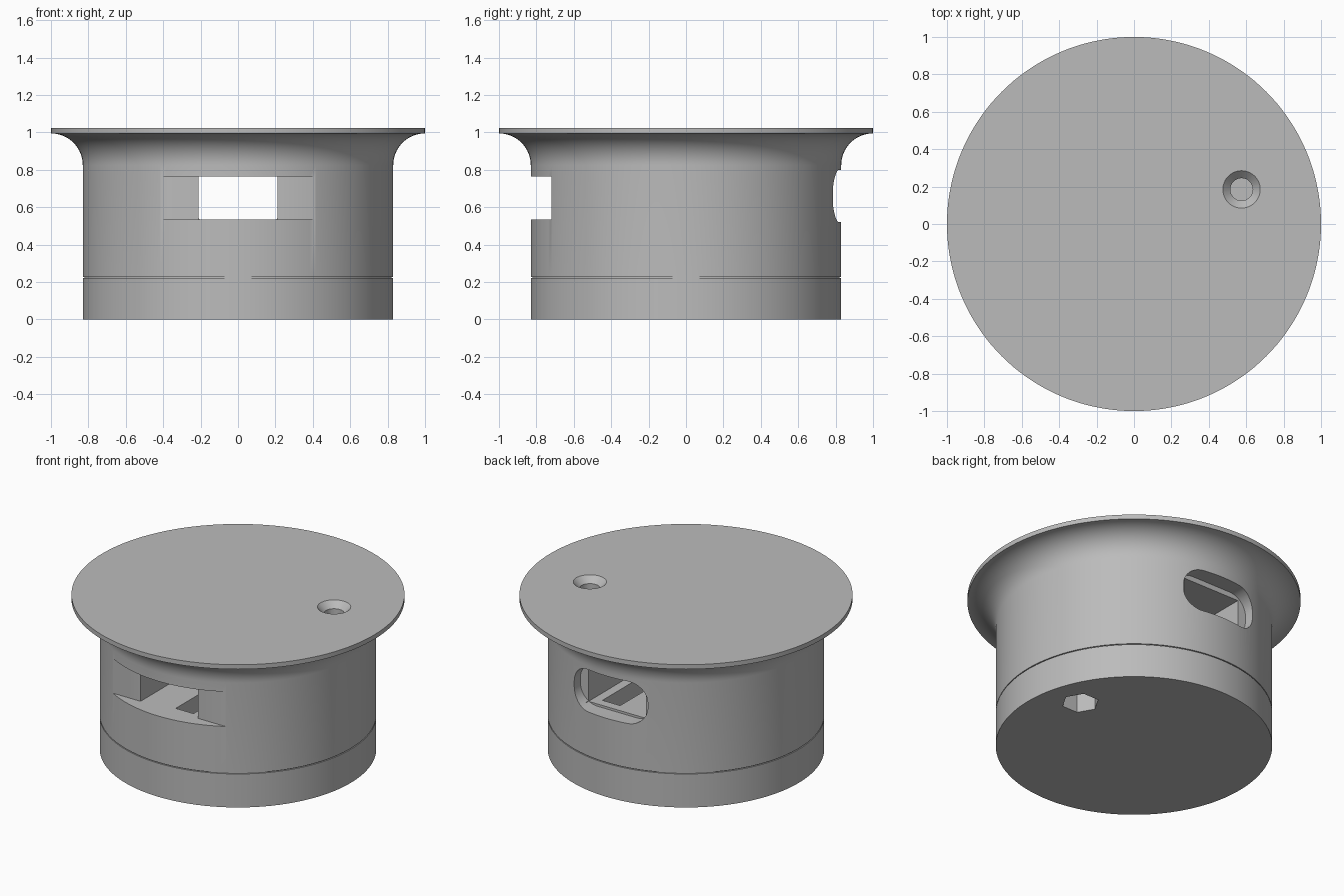
import bpy, bmesh, math
from mathutils import Matrix, Vector

cube = bpy.data.objects.get("Cube")
if cube:
    bpy.data.objects.remove(cube, do_unlink=True)

grey = bpy.data.materials.new("plain_grey")
grey.use_nodes = True
colour = (0.5, 0.5, 0.5, 1)
grey.diffuse_color = colour
grey.node_tree.nodes["Principled BSDF"].inputs["Base Color"].default_value = colour


def make_object(name, bm):
    bmesh.ops.recalc_face_normals(bm, faces=bm.faces)
    mesh = bpy.data.meshes.new(name)
    bm.to_mesh(mesh)
    bm.free()
    mesh.materials.append(grey)
    obj = bpy.data.objects.new(name, mesh)
    bpy.context.collection.objects.link(obj)
    return obj


def lathe(name, profile, steps=144):
    bm = bmesh.new()
    verts = [bm.verts.new((r, 0, z)) for r, z in profile]
    edges = [bm.edges.new(pair) for pair in zip(verts, verts[1:])]
    bmesh.ops.spin(bm, geom=verts + edges, cent=(0, 0, 0), axis=(0, 0, 1),
                   angle=math.tau, steps=steps)
    bmesh.ops.remove_doubles(bm, verts=bm.verts, dist=0.0001)
    return make_object(name, bm)


def box(name, low, high):
    bm = bmesh.new()
    low, high = Vector(low), Vector(high)
    place = Matrix.Translation((low + high) / 2) @ Matrix.Diagonal((*(high - low), 1))
    bmesh.ops.create_cube(bm, size=1, matrix=place)
    return make_object(name, bm)


def tube(name, x, y, z0, z1, r0, r1, sides, turn=0):
    bm = bmesh.new()
    place = Matrix.Translation((x, y, (z0 + z1) / 2)) @ Matrix.Rotation(turn, 4, "Z")
    bmesh.ops.create_cone(bm, cap_ends=True, segments=sides, radius1=r0,
                          radius2=r1, depth=z1 - z0, matrix=place)
    return make_object(name, bm)


def rounded_slot(name, half_w, z0, z1, radius, y0, y1, steps=10):
    bm = bmesh.new()
    mid, half_h = (z0 + z1) / 2, (z1 - z0) / 2
    ring = []
    for corner, (sx, sz) in enumerate([(1, 1), (-1, 1), (-1, -1), (1, -1)]):
        for i in range(steps + 1):
            a = (corner + i / steps) * math.pi / 2
            ring.append(bm.verts.new((sx * (half_w - radius) + radius * math.cos(a), y0,
                                      mid + sz * (half_h - radius) + radius * math.sin(a))))
    face = bm.faces.new(ring)
    out = bmesh.ops.extrude_face_region(bm, geom=[face])
    moved = [v for v in out["geom"] if isinstance(v, bmesh.types.BMVert)]
    bmesh.ops.translate(bm, verts=moved, vec=(0, y1 - y0, 0))
    return make_object(name, bm)


# Round body: base, thin seam, straight wall, flared neck and flat rim
wall, flare, flare_z, top = 0.83, 0.17, 0.825, 1.025
profile = [(0, 0), (wall, 0), (wall, 0.222), (wall - 0.008, 0.222),
           (wall - 0.008, 0.228), (wall, 0.228)]
for i in range(17):
    a = math.pi - i / 16 * math.pi / 2
    profile.append((1 + flare * math.cos(a), flare_z + flare * math.sin(a)))
profile += [(1, top), (0, top)]
body = lathe("flared_round_body", profile)

# Cutters: front recess, passage, floor groove, rear slot, screw hole, nut pocket
low, high = 0.535, 0.765
hole_x, hole_y = 0.575, 0.185
cutters = [
    box("front_recess", (-0.5, -0.95, low), (0.5, -0.72, high)),
    box("passage", (-0.21, -0.8, low), (0.21, 0.75, high)),
    box("floor_groove", (0.02, -0.68, low - 0.12), (0.15, 0.66, low + 0.05)),
    rounded_slot("rear_slot", 0.27, 0.52, 0.80, 0.125, 0.72, 1.0),
    tube("screw_hole", hole_x, hole_y, -0.1, 1.1, 0.06, 0.06, 48),
    tube("countersink", hole_x, hole_y, top - 0.06, top + 0.04, 0.04, 0.14, 48),
    tube("nut_pocket", hole_x, hole_y, -0.1, 0.15, 0.113, 0.113, 6, math.pi / 6),
]
bpy.ops.object.select_all(action="DESELECT")
bpy.context.view_layer.objects.active = body
body.select_set(True)
for cutter in cutters:
    cutter.hide_render = True
    mod = body.modifiers.new(cutter.name, "BOOLEAN")
    mod.operation = "DIFFERENCE"
    mod.solver = "EXACT"
    mod.object = cutter
    bpy.ops.object.modifier_apply(modifier=mod.name)
    bpy.data.objects.remove(cutter, do_unlink=True)

bpy.ops.object.shade_smooth_by_angle(angle=math.radians(30))
